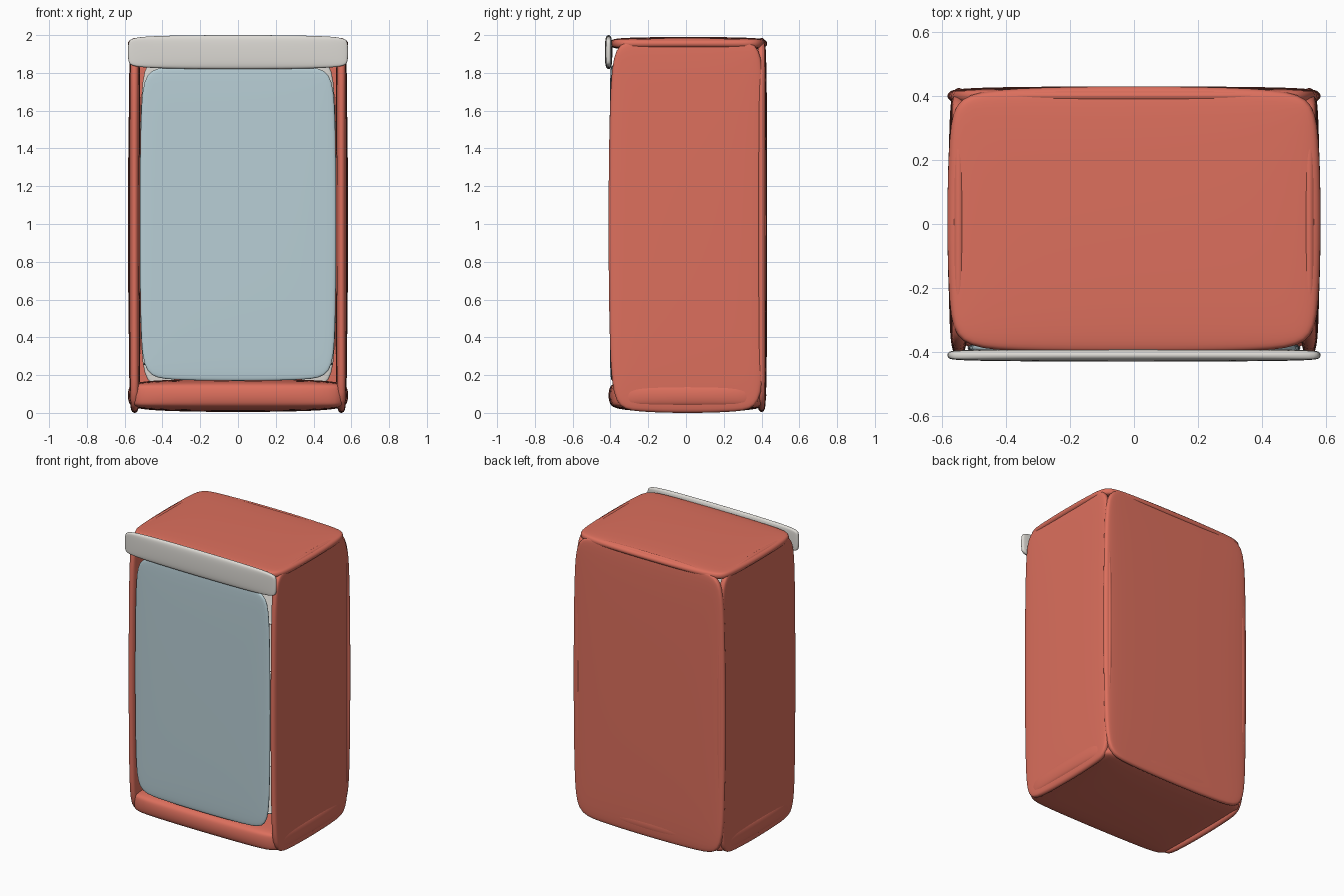
import bpy
import bmesh
from mathutils import Vector

if "Cube" in bpy.data.objects:
    bpy.data.objects.remove(bpy.data.objects["Cube"])


def material(name, rgb):
    m = bpy.data.materials.new(name)
    m.diffuse_color = (*rgb, 1)
    m.use_nodes = True
    m.node_tree.nodes["Principled BSDF"].inputs["Base Color"].default_value = m.diffuse_color
    return m


RED = material("red_enamel", (0.72, 0.16, 0.11))
GLASS = material("pale_blue_glass", (0.48, 0.62, 0.67))
WHITE = material("off_white", (0.72, 0.70, 0.66))


def panel(name, lo, hi, bevel, mat, levels=3):
    """Bevelled box, softened by subdivision, then fitted to the bounds lo..hi."""
    lo, hi = Vector(lo), Vector(hi)
    size, mid = hi - lo, (lo + hi) / 2
    bm = bmesh.new()
    bmesh.ops.create_cube(bm, size=1)
    for v in bm.verts:
        v.co = Vector([c * max(s, 4 * bevel) for c, s in zip(v.co, size)])
    bmesh.ops.bevel(bm, geom=bm.edges[:], offset=bevel, segments=1,
                    profile=0.5, affect='EDGES')
    mesh = bpy.data.meshes.new(name)
    bm.to_mesh(mesh)
    bm.free()
    ob = bpy.data.objects.new(name, mesh)
    bpy.context.collection.objects.link(ob)
    sub = ob.modifiers.new("soften", 'SUBSURF')
    sub.levels = sub.render_levels = levels
    dg = bpy.context.evaluated_depsgraph_get()
    dg.update()
    soft = bpy.data.meshes.new_from_object(ob.evaluated_get(dg))
    ob.modifiers.clear()
    ob.data = soft
    ext = [max(abs(v.co[i]) for v in soft.vertices) for i in range(3)]
    for v in soft.vertices:
        v.co = Vector([v.co[i] / ext[i] * size[i] / 2 for i in range(3)])
    for p in soft.polygons:
        p.use_smooth = True
    soft.materials.clear()
    soft.materials.append(mat)
    soft.name = name
    ob.location = mid
    return ob


# Cabinet shell
panel("base", (-0.583, -0.41, 0.005), (0.583, 0.425, 0.18), 0.05, RED)
panel("top_panel", (-0.583, -0.405, 1.92), (0.583, 0.43, 1.99), 0.06, RED)
panel("back_panel", (-0.583, 0.37, 0.005), (0.583, 0.43, 1.985), 0.06, RED)
panel("left_side", (-0.58, -0.41, 0.0), (-0.515, 0.425, 1.985), 0.065, RED)
panel("right_side", (0.515, -0.41, 0.0), (0.58, 0.425, 1.985), 0.065, RED)

# Glass door and header bar
panel("glass_door", (-0.52, -0.405, 0.17), (0.52, -0.37, 1.84), 0.05, GLASS)
panel("header_bar", (-0.583, -0.43, 1.82), (0.583, -0.39, 2.0), 0.03, WHITE)

# Inner liner and shelves
panel("inner_liner", (-0.52, 0.32, 0.12), (0.52, 0.36, 1.9), 0.05, WHITE)
for i in range(5):
    z = 0.26 + i * 0.33
    panel(f"shelf_{i + 1}", (-0.5, -0.34, z - 0.012), (0.5, 0.33, z + 0.012),
          0.03, WHITE)
